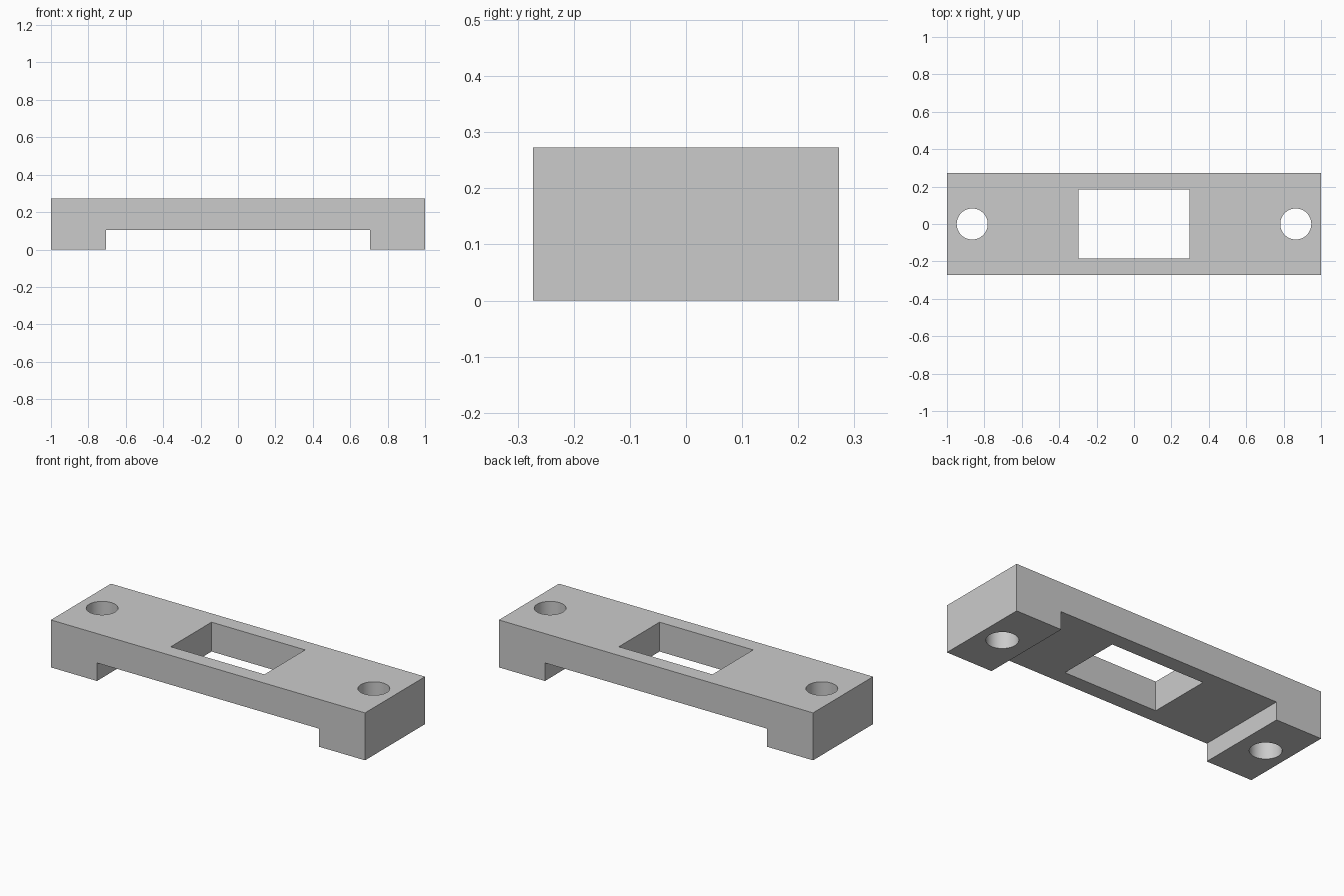
import bpy
import bmesh
from mathutils import Matrix

cube = bpy.data.objects.get("Cube")
if cube:
    bpy.data.objects.remove(cube, do_unlink=True)

LENGTH, DEPTH, HEIGHT = 2.0, 0.546, 0.273
SLOT_X, SLOT_Z = 0.707, 0.104
HOLE_X, HOLE_R = 0.865, 0.083
WINDOW = (0.596, 0.37)

grey = bpy.data.materials.new("plain_grey")
grey.use_nodes = True
grey.diffuse_color = (0.6, 0.6, 0.6, 1)
grey.node_tree.nodes["Principled BSDF"].inputs["Base Color"].default_value = (0.6, 0.6, 0.6, 1)


def add_object(name, bm):
    bmesh.ops.recalc_face_normals(bm, faces=bm.faces)
    mesh = bpy.data.meshes.new(name)
    bm.to_mesh(mesh)
    bm.free()
    mesh.materials.append(grey)
    obj = bpy.data.objects.new(name, mesh)
    bpy.context.collection.objects.link(obj)
    return obj


# Bridge-shaped bracket: front profile extruded through the depth
half = [(LENGTH / 2, HEIGHT), (LENGTH / 2, 0), (SLOT_X, 0), (SLOT_X, SLOT_Z)]
outline = half + [(-x, z) for x, z in reversed(half)]
bm = bmesh.new()
face = bm.faces.new([bm.verts.new((x, -DEPTH / 2, z)) for x, z in outline])
extruded = bmesh.ops.extrude_face_region(bm, geom=[face])["geom"]
bmesh.ops.translate(bm, vec=(0, DEPTH, 0),
                    verts=[v for v in extruded if isinstance(v, bmesh.types.BMVert)])
bracket = add_object("mounting_bracket", bm)

# Cutters: central rectangular window and one screw hole in each foot
bm = bmesh.new()
bmesh.ops.create_cube(bm, size=1, matrix=Matrix.Diagonal((*WINDOW, 1, 1)))
for side in (-1, 1):
    bmesh.ops.create_cone(bm, cap_ends=True, segments=64, radius1=HOLE_R, radius2=HOLE_R,
                          depth=1, matrix=Matrix.Translation((side * HOLE_X, 0, 0)))
cutter = add_object("opening_cutter", bm)
cutter.hide_render = True

cut = bracket.modifiers.new("openings", 'BOOLEAN')
cut.operation = 'DIFFERENCE'
cut.solver = 'EXACT'
cut.object = cutter

# Apply the cut, then smooth only the round hole walls
bpy.ops.object.select_all(action='DESELECT')
bracket.select_set(True)
bpy.context.view_layer.objects.active = bracket
bpy.ops.object.modifier_apply(modifier=cut.name)
bpy.data.objects.remove(cutter, do_unlink=True)
bpy.ops.object.shade_smooth_by_angle()
